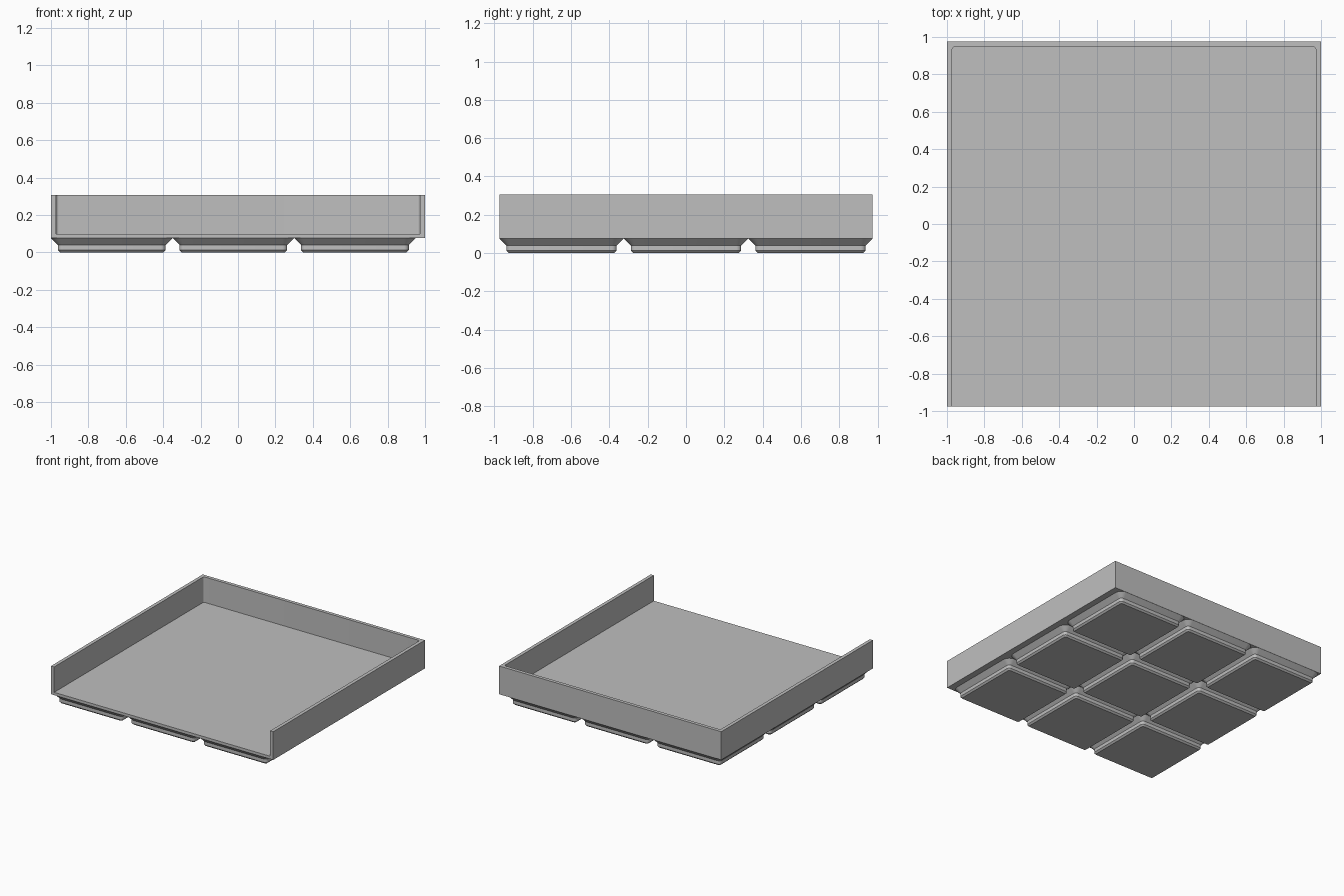
import bpy
import bmesh
from math import cos, sin, pi

cube = bpy.data.objects.get("Cube")
if cube:
    bpy.data.objects.remove(cube, do_unlink=True)

HALF_X, HALF_Y = 1.0, 0.975
BASE_Z, FLOOR_Z, TOP_Z = 0.0765, 0.099, 0.306
WALL = 0.028
PITCH = 0.65

grey = bpy.data.materials.new("light grey plastic")
grey.use_nodes = True
colour = (0.52, 0.52, 0.52, 1)
grey.diffuse_color = colour
grey.node_tree.nodes["Principled BSDF"].inputs["Base Color"].default_value = colour


def rounded_rect(x0, x1, y0, y1, radii, steps=6):
    """Outline points, counter-clockwise from the back-right corner."""
    corners = [(x1, y1, -1, -1), (x0, y1, 1, -1), (x0, y0, 1, 1), (x1, y0, -1, 1)]
    points = []
    for i, ((x, y, dx, dy), r) in enumerate(zip(corners, radii)):
        if r == 0:
            points.append((x, y))
            continue
        for k in range(steps + 1):
            a = (i + k / steps) * pi / 2
            points.append((x + dx * r + r * cos(a), y + dy * r + r * sin(a)))
    return points


def loft(name, sections):
    """Closed solid through (outline, z) sections, from bottom to top."""
    bm = bmesh.new()
    rings = [[bm.verts.new((x, y, z)) for x, y in pts] for pts, z in sections]
    for low, high in zip(rings, rings[1:]):
        for i in range(len(low)):
            j = (i + 1) % len(low)
            bm.faces.new((low[i], low[j], high[j], high[i]))
    bm.faces.new(rings[0][::-1])
    bm.faces.new(rings[-1])
    bmesh.ops.recalc_face_normals(bm, faces=bm.faces)
    mesh = bpy.data.meshes.new(name)
    bm.to_mesh(mesh)
    bm.free()
    mesh.materials.append(grey)
    obj = bpy.data.objects.new(name, mesh)
    bpy.context.collection.objects.link(obj)
    return obj


def smooth(obj):
    bpy.ops.object.select_all(action="DESELECT")
    obj.select_set(True)
    bpy.context.view_layer.objects.active = obj
    bpy.ops.object.shade_smooth_by_angle(angle=pi / 6)


# Tray: a block hollowed from above and open at the front
outer = rounded_rect(-HALF_X, HALF_X, -HALF_Y, HALF_Y, (0, 0, 0, 0))
tray = loft("tray", [(outer, BASE_Z), (outer, TOP_Z)])
inner = rounded_rect(-HALF_X + WALL, HALF_X - WALL, -HALF_Y - 0.1,
                     HALF_Y - WALL, (0.014, 0.014, 0, 0))
cavity = loft("tray_cavity", [(inner, FLOOR_Z), (inner, TOP_Z + 0.1)])
cavity.hide_render = True
cut = tray.modifiers.new("hollow", "BOOLEAN")
cut.operation = "DIFFERENCE"
cut.solver = "EXACT"
cut.object = cavity
bpy.context.view_layer.objects.active = tray
bpy.ops.object.modifier_apply(modifier=cut.name)
bpy.data.objects.remove(cavity, do_unlink=True)
smooth(tray)

# Stepped foot: (half width, corner radius, height), ending inside the tray
profile = [(0.2755, 0.0125, 0), (0.288, 0.025, 0.0125), (0.288, 0.025, 0.040),
           (0.3245, 0.06, BASE_Z), (0.3245, 0.06, BASE_Z + 0.006)]
foot = loft("foot_1", [(rounded_rect(-h, h, -h, h, (r,) * 4), z) for h, r, z in profile])
smooth(foot)

# Three by three feet, flush with the tray's right edge
feet = [foot]
for n in range(2, 10):
    copy = foot.copy()
    copy.name = f"foot_{n}"
    bpy.context.collection.objects.link(copy)
    feet.append(copy)
for n, obj in enumerate(feet):
    obj.location = (-HALF_X + PITCH * (n % 3 + 0.5), PITCH * (n // 3 - 1), 0)
